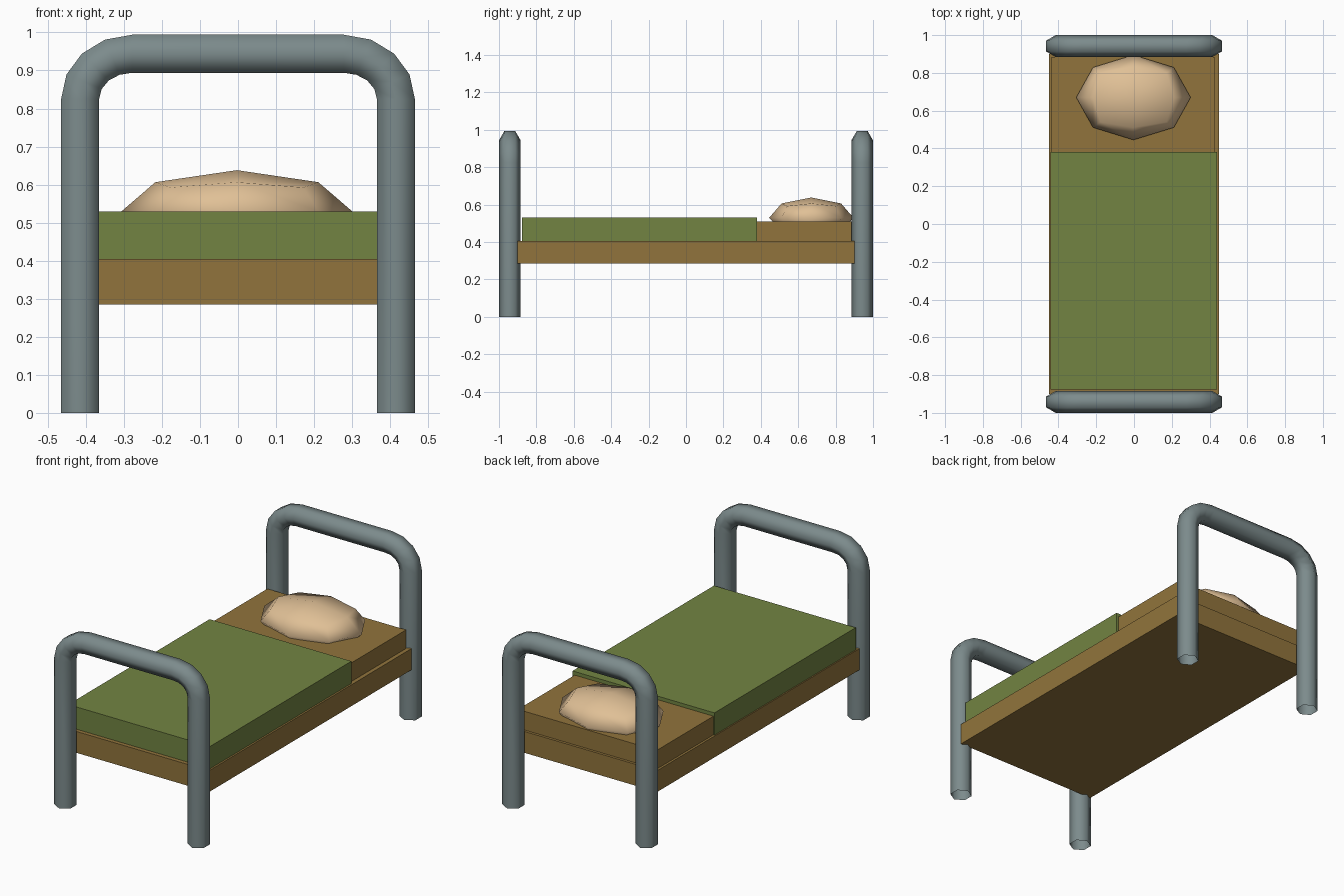
import bpy, bmesh, math
from mathutils import Vector

if "Cube" in bpy.data.objects:
    bpy.data.objects.remove(bpy.data.objects["Cube"])


def material(name, rgb):
    m = bpy.data.materials.new(name)
    lin = [((c / 255 + 0.055) / 1.055) ** 2.4 for c in rgb]
    m.diffuse_color = (*lin, 1)
    m.use_nodes = True
    m.node_tree.nodes["Principled BSDF"].inputs["Base Color"].default_value = m.diffuse_color
    return m


metal = material("grey metal", (124, 139, 140))
brown = material("brown wood", (145, 116, 60))
green = material("green blanket", (114, 132, 66))
cream = material("cream pillow", (224, 192, 150))


def finish(name, bm, mat, smooth=False):
    bmesh.ops.recalc_face_normals(bm, faces=bm.faces)
    me = bpy.data.meshes.new(name)
    bm.to_mesh(me)
    bm.free()
    me.materials.append(mat)
    for p in me.polygons:
        p.use_smooth = smooth
    ob = bpy.data.objects.new(name, me)
    bpy.context.collection.objects.link(ob)
    return ob


def box(name, lo, hi, mat):
    bm = bmesh.new()
    bmesh.ops.create_cube(bm, size=1)
    for v in bm.verts:
        v.co = Vector([lo[i] + (v.co[i] + 0.5) * (hi[i] - lo[i]) for i in range(3)])
    return finish(name, bm, mat)


def tube_end(name, y):
    # half path: up the leg, then a rounded corner; (centre x, z, direction angle)
    path = [(0.415, 0.0, 0.0)]
    for i in range(5):
        a = math.radians(22.5 * i)
        path.append((0.278 + 0.137 * math.cos(a), 0.825 + 0.119 * math.sin(a), a))
    path += [(-x, z, math.pi - a) for x, z, a in reversed(path)]
    bm = bmesh.new()
    r = 0.0577
    rings = []
    for x, z, a in path:
        ring = []
        for k in range(6):
            t = k * math.pi / 3
            out = r * math.sin(t)
            ring.append(bm.verts.new((x + out * math.cos(a), y + r * math.cos(t),
                                      z + out * math.sin(a))))
        rings.append(ring)
    for p, q in zip(rings, rings[1:]):
        for k in range(6):
            n = (k + 1) % 6
            bm.faces.new((p[k], p[n], q[n], q[k]))
    return finish(name, bm, metal, True)


# bent tube ends with hexagonal section
tube_end("foot_rail", -0.942)
tube_end("head_rail", 0.942)

# bed base, mattress and blanket
box("bed_frame", (-0.45, -0.9, 0.285), (0.45, 0.9, 0.405), brown)
box("mattress", (-0.437, -0.865, 0.40), (0.427, 0.885, 0.51), brown)
box("blanket", (-0.443, -0.877, 0.403), (0.44, 0.38, 0.53), green)

# pillow: rounded low-poly cube, flattened
bm = bmesh.new()
bmesh.ops.create_cube(bm, size=2)
bmesh.ops.subdivide_edges(bm, edges=bm.edges[:], cuts=1, use_grid_fill=True)
for v in bm.verts:
    d = v.co.normalized()
    v.co = Vector((-0.003 + 0.303 * d.x, 0.67 + 0.225 * d.y, 0.53 + 0.108 * d.z))
finish("pillow", bm, cream, True)
